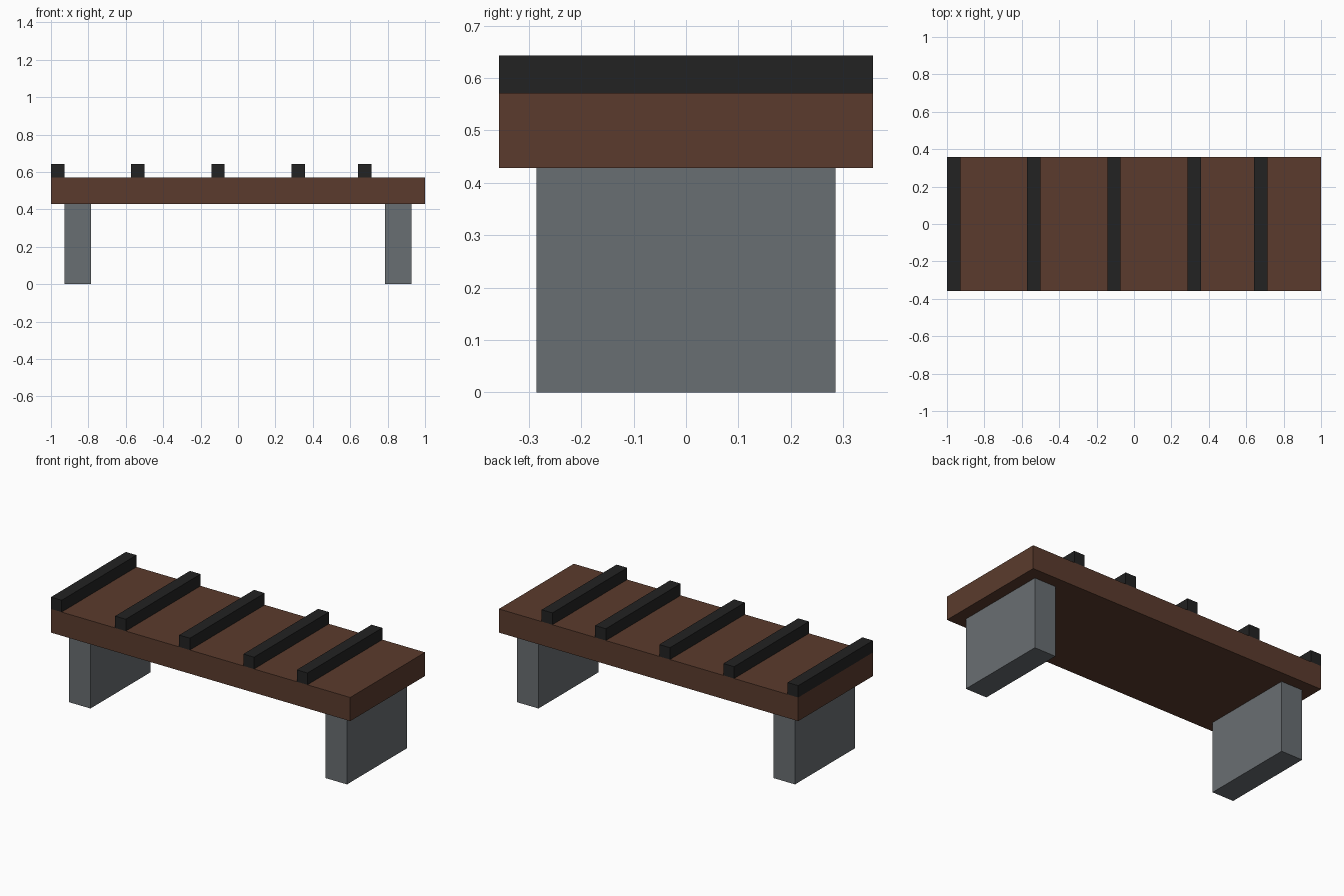
import bpy

if "Cube" in bpy.data.objects:
    bpy.data.objects.remove(bpy.data.objects["Cube"])

U = 1 / 14  # the bench is laid out on a grid of 28 units along x


def srgb(r, g, b):
    def lin(c):
        c /= 255
        return c / 12.92 if c <= 0.04045 else ((c + 0.055) / 1.055) ** 2.4
    return (lin(r), lin(g), lin(b), 1)


def material(name, rgb):
    mat = bpy.data.materials.new(name)
    mat.diffuse_color = srgb(*rgb)
    mat.use_nodes = True
    mat.node_tree.nodes["Principled BSDF"].inputs["Base Color"].default_value = mat.diffuse_color
    return mat


def box(name, x, y, z, mat):
    """Box from (min, max) ranges in grid units."""
    bpy.ops.mesh.primitive_cube_add(size=1)
    ob = bpy.context.object
    ob.name = name
    ob.scale = [(r[1] - r[0]) * U for r in (x, y, z)]
    ob.location = [(r[0] + r[1]) / 2 * U for r in (x, y, z)]
    bpy.ops.object.transform_apply(location=True, rotation=False, scale=True)
    ob.data.materials.append(mat)
    return ob


brown = material("dark brown wood", (91, 59, 45))
grey = material("grey stone", (105, 110, 114))
black = material("black metal", (34, 34, 34))

# Seat slab
box("seat", (-14, 14), (-5, 5), (6, 8), brown)

# Pair of block legs
for side, x in (("left", -13), ("right", 11)):
    box(side + "_leg", (x, x + 2), (-4, 4), (0, 6), grey)

# Bars across the top
for i, x in enumerate((-14, -8, -2, 4, 9), 1):
    box(f"top_bar_{i}", (x, x + 1), (-5, 5), (8, 9), black)
